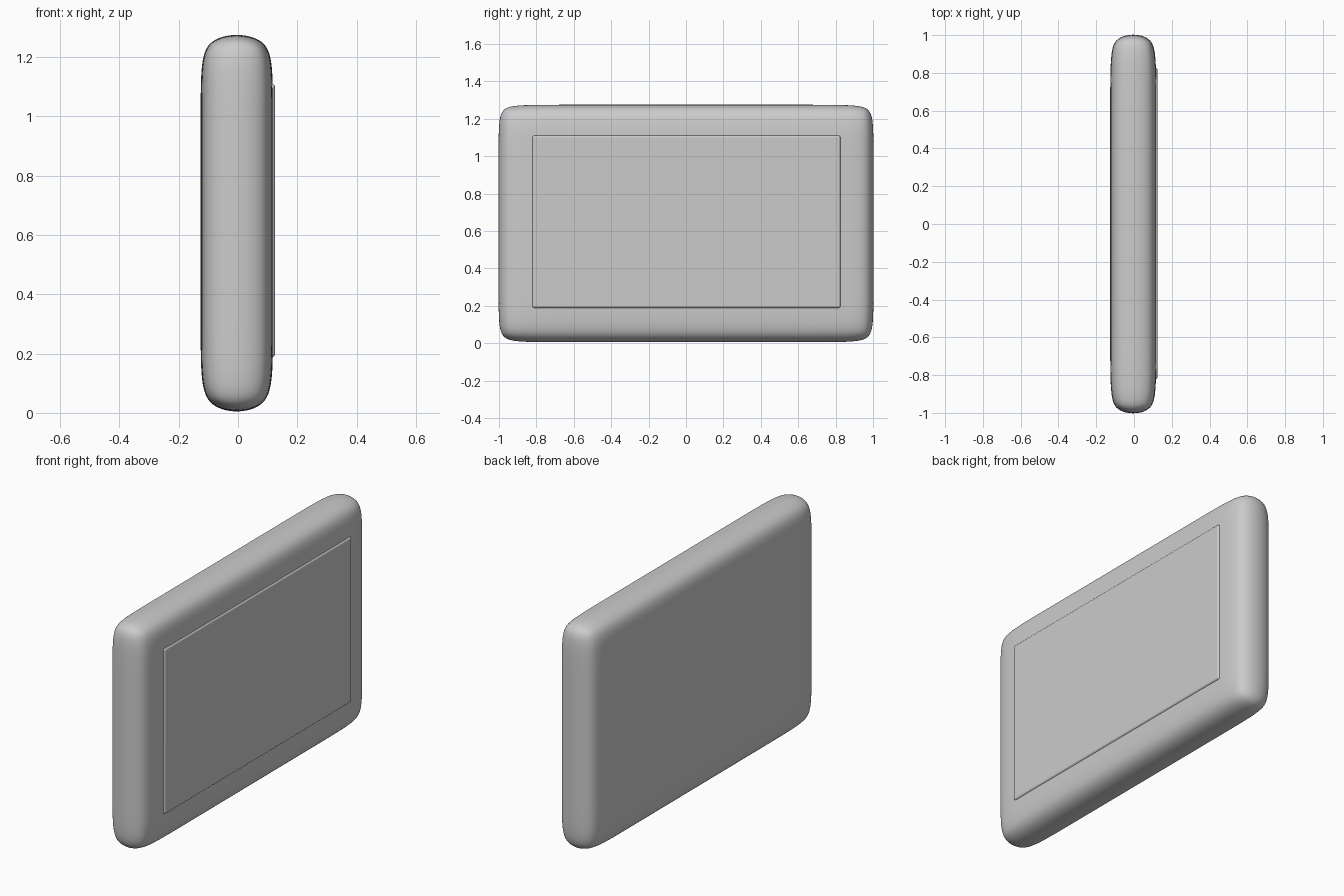
import bpy, bmesh
from mathutils import Vector

if "Cube" in bpy.data.objects:
    bpy.data.objects.remove(bpy.data.objects["Cube"])

def finish(bm, name):
    me = bpy.data.meshes.new(name)
    bmesh.ops.recalc_face_normals(bm, faces=bm.faces)
    bm.to_mesh(me)
    bm.free()
    ob = bpy.data.objects.new(name, me)
    bpy.context.collection.objects.link(ob)
    for p in me.polygons:
        p.use_smooth = True
    return ob

def box(lo, hi):
    bm = bmesh.new()
    bmesh.ops.create_cube(bm, size=1)
    for v in bm.verts:
        v.co = Vector([(a + b) / 2 + c * (b - a) for a, b, c in zip(lo, hi, v.co)])
    return bm

# Pillow-edged slab: box cage with support loops, smoothed by subdivision
bm = box((-0.126, -1.01, -0.003), (0.118, 1.01, 1.282))
for axis, cuts in ((1, (-0.82, 0.82)), (2, (0.19, 1.105))):
    for c in cuts:
        co, no = Vector((0, 0, 0)), Vector((0, 0, 0))
        co[axis], no[axis] = c, 1
        bmesh.ops.bisect_plane(bm, geom=bm.verts[:] + bm.edges[:] + bm.faces[:],
                               plane_co=co, plane_no=no)
body = finish(bm, "body")
sub = body.modifiers.new("smooth", 'SUBSURF')
sub.levels = sub.render_levels = 4

# Slightly raised screen panel on the +x side
panel = finish(box((0.06, -0.822, 0.188), (0.125, 0.826, 1.11)), "screen_panel")
bev = panel.modifiers.new("soft_edges", 'BEVEL')
bev.width = 0.012
bev.segments = 4
panel.modifiers.new("normals", 'WEIGHTED_NORMAL')
